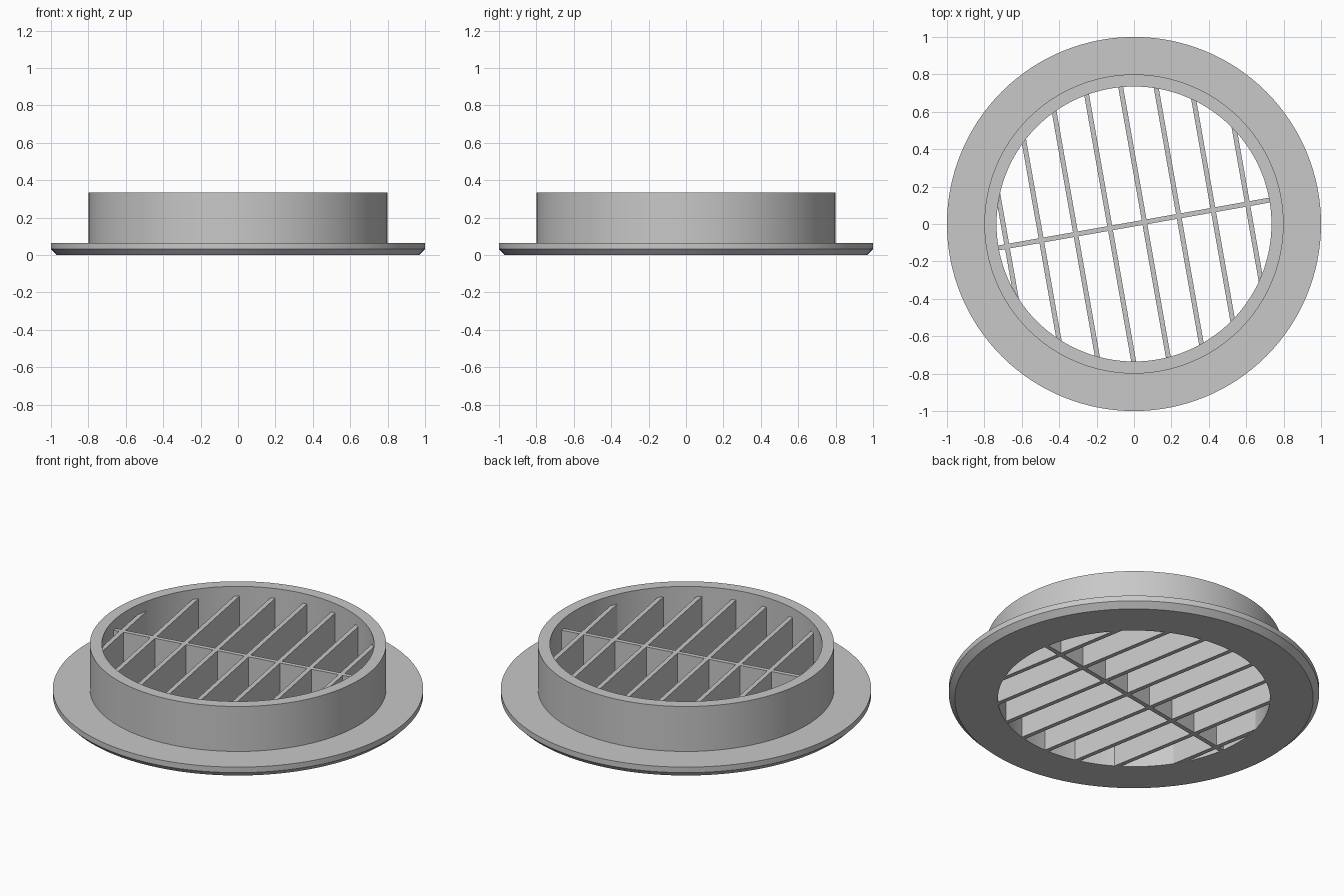
import bpy, bmesh, math

if "Cube" in bpy.data.objects:
    bpy.data.objects.remove(bpy.data.objects["Cube"])

R_IN, R_OUT = 0.735, 0.80      # collar radii
TOP, FLANGE = 0.333, 0.065     # collar and flange heights
GRILLE_TOP = 0.275
TILT = math.radians(10)        # grille rotation about z
BAR = 0.026                    # bar thickness

grey = bpy.data.materials.new("light_grey_plastic")
grey.diffuse_color = (0.58, 0.58, 0.58, 1)
grey.use_nodes = True
grey.node_tree.nodes["Principled BSDF"].inputs["Base Color"].default_value = grey.diffuse_color


def make_object(name, bm):
    bmesh.ops.recalc_face_normals(bm, faces=bm.faces)
    mesh = bpy.data.meshes.new(name)
    bm.to_mesh(mesh)
    bm.free()
    mesh.materials.append(grey)
    obj = bpy.data.objects.new(name, mesh)
    bpy.context.collection.objects.link(obj)
    return obj


def lathe(name, profile, steps=128):
    """Revolve a closed (radius, z) profile around z."""
    bm = bmesh.new()
    rings = []
    for i in range(steps):
        a = 2 * math.pi * i / steps
        rings.append([bm.verts.new((r * math.cos(a), r * math.sin(a), z)) for r, z in profile])
    n = len(profile)
    for i in range(steps):
        a, b = rings[i], rings[(i + 1) % steps]
        for j in range(n):
            k = (j + 1) % n
            bm.faces.new((a[j], b[j], b[k], a[k]))
    return make_object(name, bm)


def add_bar(bm, offset, thickness, along_y):
    """Upright bar across the opening, its ends trimmed to the collar's bore."""
    lo, hi = offset - thickness / 2, offset + thickness / 2
    h0, h1 = (math.sqrt(R_IN ** 2 - p * p) for p in (lo, hi))
    outline = [(lo, -h0), (hi, -h1), (hi, h1), (lo, h0)]
    if not along_y:
        outline = [(q, p) for p, q in outline]
    face = bm.faces.new([bm.verts.new((x, y, 0)) for x, y in outline])
    up = bmesh.ops.extrude_face_region(bm, geom=[face])["geom"]
    bmesh.ops.translate(bm, vec=(0, 0, GRILLE_TOP),
                        verts=[v for v in up if isinstance(v, bmesh.types.BMVert)])


# Chamfered flange and collar in one turned body
body = lathe("flange_and_collar", [
    (R_IN, 0), (0.968, 0), (1.0, 0.032), (1.0, FLANGE),
    (R_OUT, FLANGE), (R_OUT, TOP), (R_IN, TOP)])
bpy.context.view_layer.objects.active = body
body.select_set(True)
bpy.ops.object.shade_smooth_by_angle(angle=math.radians(30))

# Parallel slats
bm = bmesh.new()
for k in range(-4, 4):
    add_bar(bm, 0.057 + 0.1865 * k, BAR, True)
make_object("slats", bm).rotation_euler.z = TILT

# Cross bar
bm = bmesh.new()
add_bar(bm, 0.0, BAR, False)
make_object("cross_bar", bm).rotation_euler.z = TILT
